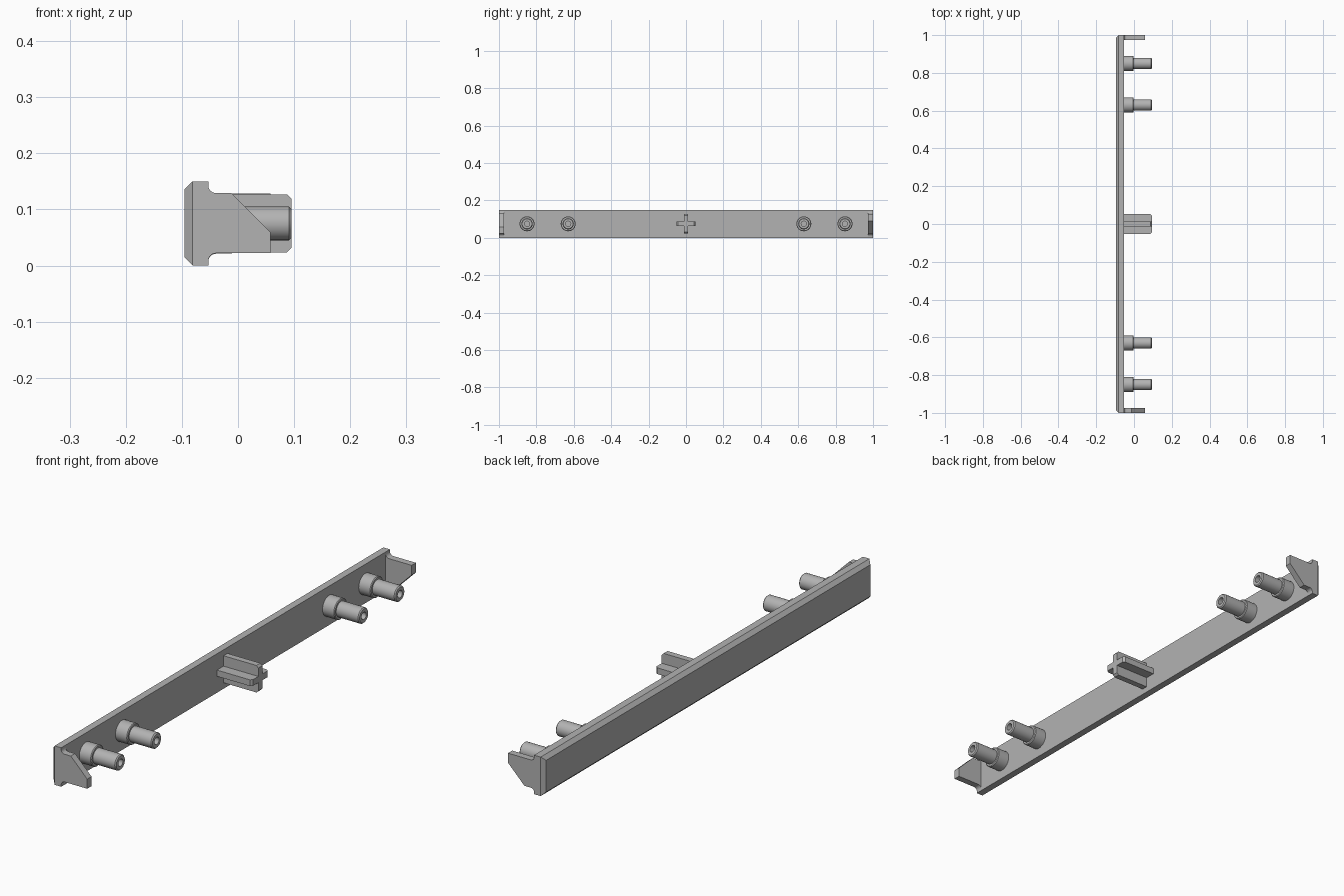
import bpy, bmesh, math
from mathutils import Matrix, Vector

if "Cube" in bpy.data.objects:
    bpy.data.objects.remove(bpy.data.objects["Cube"])

grey = bpy.data.materials.new("plain_grey")
grey.use_nodes = True
grey.diffuse_color = (0.45, 0.45, 0.45, 1)
grey.node_tree.nodes["Principled BSDF"].inputs["Base Color"].default_value = (0.45, 0.45, 0.45, 1)

BACK, INNER, TIP = -0.095, -0.053, 0.095   # x of outer face, inner face, pin tips
HEIGHT = 0.15
MID = HEIGHT / 2


def finish(bm, name, smooth=False):
    bmesh.ops.recalc_face_normals(bm, faces=bm.faces)
    mesh = bpy.data.meshes.new(name)
    bm.to_mesh(mesh)
    bm.free()
    mesh.materials.append(grey)
    obj = bpy.data.objects.new(name, mesh)
    bpy.context.collection.objects.link(obj)
    if smooth:
        bpy.ops.object.select_all(action='DESELECT')
        obj.select_set(True)
        bpy.context.view_layer.objects.active = obj
        bpy.ops.object.shade_smooth_by_angle(angle=math.radians(35))
    return obj


def extrude(bm, points, offset):
    face = bm.faces.new([bm.verts.new(p) for p in points])
    new = bmesh.ops.extrude_face_region(bm, geom=[face])["geom"]
    bmesh.ops.translate(bm, vec=offset, verts=[v for v in new if isinstance(v, bmesh.types.BMVert)])


# Long bar with a chamfer around its outer face
bm = bmesh.new()
size = Matrix.Diagonal((INNER - BACK, 2, HEIGHT, 1))
bmesh.ops.create_cube(bm, size=1, matrix=Matrix.Translation(((BACK + INNER) / 2, 0, MID)) @ size)
rim = [e for e in bm.edges if all(v.co.x < BACK + 0.01 for v in e.verts)]
bmesh.ops.bevel(bm, geom=rim, offset=0.014, segments=1, affect='EDGES')
finish(bm, "bar")


# End tabs: one slopes on top, the other is turned over
def end_tab(name, turned):
    r, low, high = 0.014, 0.022, 0.129
    arc = [(INNER + r - r * math.cos(a), r - r * math.sin(a))
           for a in (math.pi / 2 * i / 6 for i in range(7))]
    profile = [(INNER - 0.01, low - r), (INNER - 0.01, high + r)]
    profile += [(x, high + d) for x, d in arc]
    profile += [(-0.012, high), (0.058, 0.059), (0.058, low)]
    profile += [(x, low - d) for x, d in reversed(arc)]
    bm = bmesh.new()
    extrude(bm, [(x, -1, z) for x, z in profile], Vector((0, 0.026, 0)))
    if turned:
        bmesh.ops.rotate(bm, verts=bm.verts, cent=(0, 0, MID), matrix=Matrix.Rotation(math.pi, 3, 'X'))
    finish(bm, name, smooth=True)


end_tab("front_end_tab", False)
end_tab("back_end_tab", True)


# Stepped hollow pegs, turned about the x axis
def peg(name, y):
    outline = [(INNER - 0.005, 0), (INNER - 0.005, 0.04), (-0.005, 0.04), (-0.002, 0.037),
               (-0.002, 0.03), (TIP - 0.004, 0.03), (TIP, 0.026), (TIP, 0.014),
               (0.02, 0.014), (0.02, 0)]
    bm = bmesh.new()
    verts = [bm.verts.new((x, y, MID + r)) for x, r in outline]
    edges = [bm.edges.new(pair) for pair in zip(verts, verts[1:])]
    bmesh.ops.spin(bm, geom=verts + edges, cent=(0, y, MID), axis=(1, 0, 0),
                   angle=math.tau, steps=32, use_merge=True)
    bmesh.ops.remove_doubles(bm, verts=bm.verts, dist=0.0001)
    finish(bm, name, smooth=True)


for side, sign in (("front", -1), ("back", 1)):
    peg(side + "_outer_peg", sign * 0.85)
    peg(side + "_inner_peg", sign * 0.63)

# Central cross pin, tapered at the tip
bm = bmesh.new()
arm, half = 0.052, 0.012
cross = []
for i in range(4):
    turn = Matrix.Rotation(i * math.pi / 2, 3, 'X')
    for y, z in ((half, half), (half, arm), (-half, arm)):
        cross.append(turn @ Vector((INNER - 0.005, y, z)) + Vector((0, 0, MID)))
extrude(bm, cross, Vector((TIP - INNER + 0.005, 0, 0)))
tips = [e for e in bm.edges if all(v.co.x > TIP - 0.001 for v in e.verts)
        and max(abs(sum(v.co.y for v in e.verts) / 2),
                abs(sum(v.co.z for v in e.verts) / 2 - MID)) > arm - 0.002]
bmesh.ops.bevel(bm, geom=tips, offset=0.008, segments=1, affect='EDGES')
finish(bm, "centre_cross_pin")
